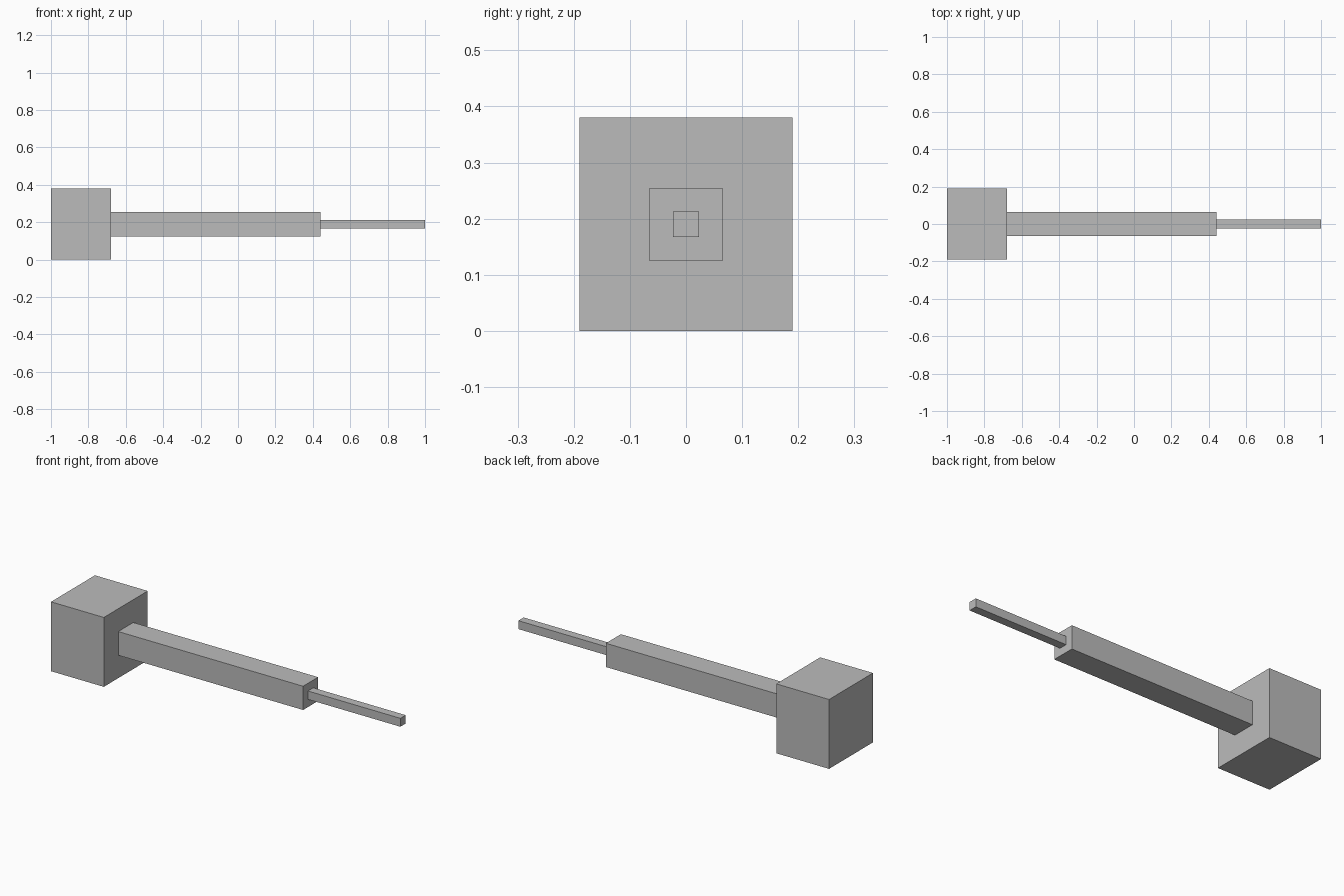
import bpy

cube = bpy.data.objects.get("Cube")
if cube:
    bpy.data.objects.remove(cube, do_unlink=True)

# Single flat grey
grey = bpy.data.materials.new("plain grey")
grey.use_nodes = True
colour = (0.5, 0.5, 0.5, 1)
grey.diffuse_color = colour
grey.node_tree.nodes["Principled BSDF"].inputs["Base Color"].default_value = colour

AXIS_HEIGHT = 0.19


def square_bar(name, x_start, x_end, width):
    """Square bar along x, centred on the shared axis."""
    bpy.ops.mesh.primitive_cube_add(
        size=1, location=((x_start + x_end) / 2, 0, AXIS_HEIGHT))
    bar = bpy.context.object
    bar.name = name
    bar.scale = (x_end - x_start, width, width)
    bpy.ops.object.transform_apply(location=False, rotation=False, scale=True)
    bar.data.materials.append(grey)
    return bar


# Block, thick shaft and thin tip, end to end
square_bar("end_block", -1, -0.68, 0.38)
square_bar("shaft", -0.68, 0.44, 0.13)
square_bar("thin_tip", 0.44, 1, 0.046)
